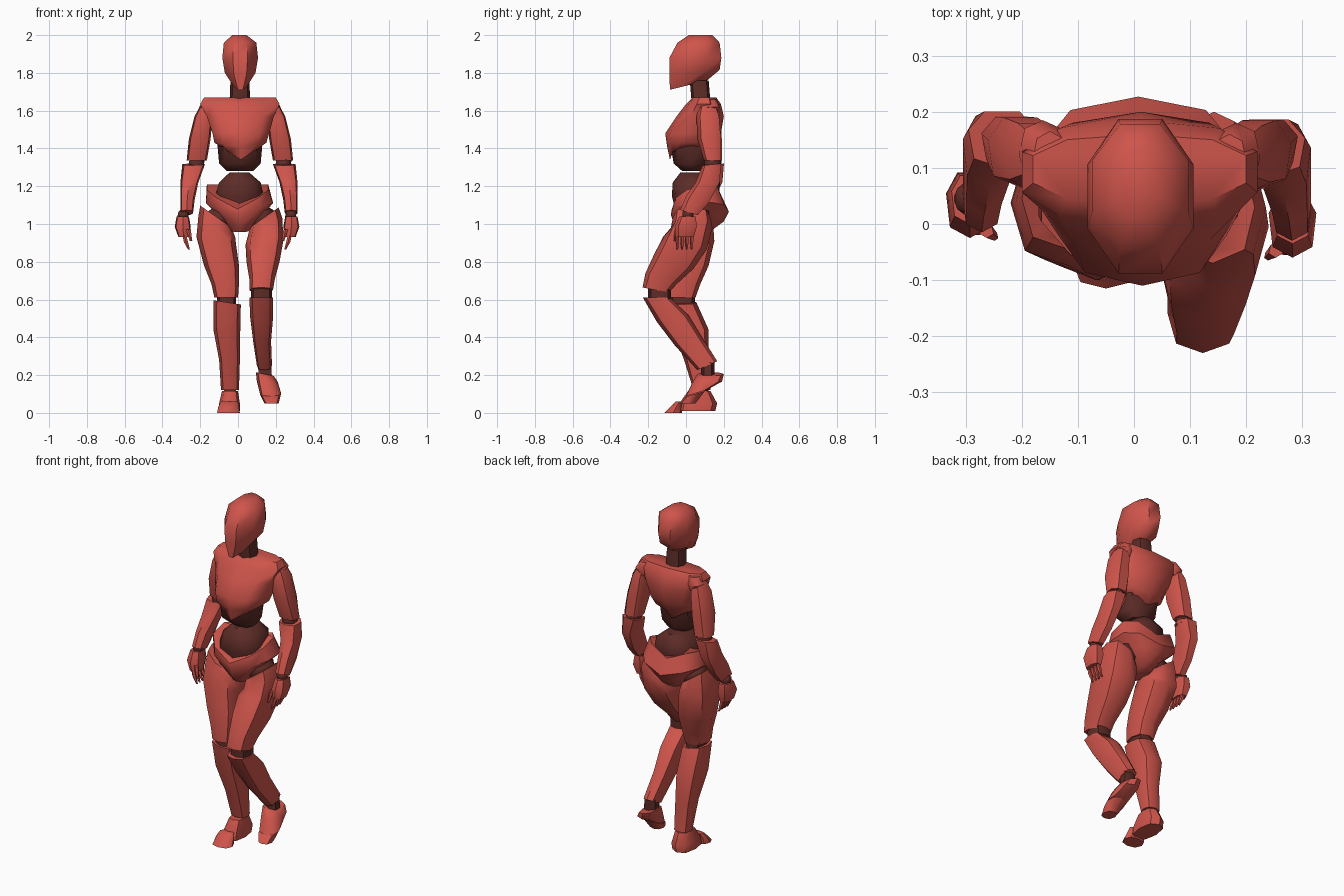
import bpy, bmesh, math


def paint(name, col):
    m = bpy.data.materials.new(name)
    m.diffuse_color = (*col, 1)
    return m


RED = paint("red shell", (0.62, 0.09, 0.07))
DARK = paint("dark joint", (0.11, 0.025, 0.02))


def finish(name, bm, mat, angle=50):
    bmesh.ops.recalc_face_normals(bm, faces=bm.faces)
    me = bpy.data.meshes.new(name)
    bm.to_mesh(me)
    bm.free()
    me.materials.append(mat)
    ob = bpy.data.objects.new(name, me)
    bpy.context.collection.objects.link(ob)
    bpy.ops.object.select_all(action='DESELECT')
    ob.select_set(True)
    bpy.context.view_layer.objects.active = ob
    bpy.ops.object.shade_smooth_by_angle(angle=math.radians(angle))
    return ob


def power(c, p):
    return math.copysign(abs(c) ** p, c) if abs(c) > 1e-6 else 0.0


def loft(name, rings, mat=RED, n=8, p=0.8, ph=0, move=lambda x, y, z: (x, y, z)):
    """Rings: x0, x1, y0, y1, z, then optional slope in x, slope in y, side lift."""
    bm = bmesh.new()
    loops = []
    unit = [(power(math.cos(a), p), power(math.sin(a), p))
            for a in (2 * math.pi * (i + ph) / n - math.pi / 2 for i in range(n))]
    mx, my = max(abs(u[0]) for u in unit), max(abs(u[1]) for u in unit)
    for r in rings:
        x0, x1, y0, y1, z, sx, sy, lift = (list(r) + [0, 0, 0])[:8]
        loop = []
        for c, s in unit:
            dx, dy = c / mx * (x1 - x0) / 2, s / my * (y1 - y0) / 2
            co = ((x0 + x1) / 2 + dx, (y0 + y1) / 2 + dy,
                  z + sx * dx + sy * dy + lift * abs(c) / mx)
            loop.append(bm.verts.new(move(*co)))
        loops.append(loop)
    for a, b in zip(loops, loops[1:]):
        for i in range(n):
            j = (i + 1) % n
            bm.faces.new((a[i], a[j], b[j], b[i]))
    bm.faces.new(loops[0])
    bm.faces.new(loops[-1])
    return finish(name, bm, mat)


def ball(name, co, r, mat=DARK):
    bm = bmesh.new()
    bmesh.ops.create_icosphere(bm, subdivisions=1, radius=r)
    bmesh.ops.translate(bm, vec=co, verts=bm.verts)
    return finish(name, bm, mat)


# Head and neck
loft("head", [(-.02, .045, -.085, .11, 1.735, 0, .25), (-.07, .093, -.088, .178, 1.805, 0, .08),
              (-.083, .106, -.088, .187, 1.88), (-.075, .097, -.045, .178, 1.96),
              (-.03, .045, .015, .14, 2.0)], ph=.5, p=1)
loft("neck", [(-.045, .065, .03, .13, 1.64), (-.04, .06, .02, .12, 1.76)], DARK)

# Torso
loft("chest", [(-.08, .11, -.085, .11, 1.345, 0, .05, .06), (-.125, .15, -.1, .15, 1.41, 0, 0, .02),
               (-.135, .165, -.11, .185, 1.48), (-.165, .19, -.05, .2, 1.57),
               (-.2, .22, 0, .185, 1.635), (-.18, .2, .035, .16, 1.67)], n=10)
loft("upper_abdomen", [(-.06, .08, -.02, .09, 1.28), (-.1, .12, -.065, .11, 1.32),
                       (-.11, .13, -.085, .13, 1.43)], DARK)
loft("belly", [(-.08, .1, -.05, .15, 1.05), (-.12, .135, -.075, .175, 1.15),
               (-.1, .12, -.07, .18, 1.22), (-.045, .06, -.03, .14, 1.272)], DARK, n=10)
loft("pelvis", [(-.035, .055, -.03, .135, .962, 0, .05), (-.095, .12, -.06, .2, 1.0, 0, .1, .045),
                (-.17, .185, -.08, .227, 1.057, 0, .05, .055),
                (-.165, .16, -.075, .185, 1.115, 0, .28, .08)], n=10)

# Standing leg
ball("hip_joint", (-.095, .05, 1.03), .085)
loft("standing_thigh", [(-.2, -.035, -.045, .135, 1.04, -.7), (-.21, -.015, -.06, .145, .985, -.55),
                        (-.22, -.01, -.075, .15, .91, -.2),
                        (-.18, .005, -.09, .12, .78), (-.14, .005, -.1, .075, .68),
                        (-.125, 0, -.1, .05, .61)])
loft("standing_knee", [(-.11, -.01, -.085, .045, .65), (-.11, -.01, -.09, .05, .56)], DARK)
loft("standing_shin", [(-.13, .015, -.1, .055, .585, -.15), (-.13, .012, -.07, .12, .44),
                       (-.1, .01, -.01, .12, .28), (-.09, .005, .04, .13, .12)])
loft("standing_ankle", [(-.075, -.01, .05, .12, .15), (-.075, -.01, .05, .12, .07)], DARK, n=6)
loft("standing_foot", [(-.105, .01, -.04, .155, .01), (-.1, .01, -.035, .165, .05),
                       (-.085, 0, .01, .13, .115)])
loft("standing_toe", [(-.11, .01, -.115, -.02, 0), (-.105, .005, -.085, -.02, .03),
                      (-.09, 0, -.055, -.015, .06)])

# Stepping leg, knee forward and heel raised
ball("hip_joint", (.12, .05, 1.03), .085)
loft("stepping_thigh", [(.065, .215, -.07, .13, 1.035, .7), (.05, .235, -.08, .14, .98, .55),
                        (.04, .24, -.12, .11, .9, .1, -.3),
                        (.045, .22, -.17, .04, .8, 0, -.35), (.06, .195, -.215, -.05, .71, 0, -.35),
                        (.06, .185, -.23, -.09, .65, 0, -.2)])
loft("stepping_knee", [(.07, .18, -.2, -.08, .67), (.07, .18, -.2, -.08, .58)], DARK)
loft("stepping_shin", [(.06, .185, -.228, -.085, .61), (.065, .185, -.155, .015, .5, 0, .2),
                       (.08, .175, -.06, .085, .38, 0, .3), (.1, .18, .06, .165, .25, 0, .45)])
loft("stepping_ankle", [(.105, .175, .08, .15, .27), (.11, .18, .08, .15, .18)], DARK, n=6)
loft("stepping_foot", [(.095, .19, .06, .2, .205, -.2), (.1, .21, .035, .19, .165),
                       (.115, .228, .0, .11, .105, 0, .3)])
loft("stepping_toe", [(.115, .228, -.005, .1, .1, 0, .3), (.14, .215, -.035, .05, .05)])

# Arms: the same parts on both sides, the mirrored one held slightly further back
for side in (1, -1):
    def placed(off, back):
        if side == 1:
            return lambda x, y, z: (x, y, z)
        return lambda x, y, z: (off - x, y + back, z)
    up, low, hand = placed(.02, .005), placed(.01, .015), placed(-.01, .035)
    loft("shoulder", [(.14, .2, .06, .16, 1.66), (.14, .225, .06, .18, 1.62),
                      (.14, .2, .08, .16, 1.58)], RED, move=up)
    loft("upper_arm", [(.16, .22, .07, .16, 1.625), (.155, .25, .055, .18, 1.57),
                       (.165, .28, .06, .19, 1.45), (.185, .292, .095, .19, 1.335)], n=7, move=up)
    ball("elbow", up(.24, .14, 1.32), .05)
    loft("forearm", [(.185, .305, .085, .19, 1.315, 0, .1), (.22, .315, .05, .183, 1.22),
                     (.24, .315, 0, .125, 1.13, 0, -.3), (.248, .315, -.03, .065, 1.06, 0, -.3)],
         n=7, move=low)
    ball("wrist", hand(.28, .01, 1.05), .035)
    loft("hand", [(.25, .315, -.035, .055, 1.04), (.24, .325, -.06, .062, .985),
                  (.25, .305, -.055, .045, .93)], n=7, move=hand)
    for k in range(4):
        y = -.045 + .025 * k
        loft("finger", [(.265, .285, y - .01, y + .01, .945), (.255, .277, y - .01, y + .01, .905),
                        (.245, .255, y - .004, y + .004, .865)], n=5, move=hand)
    loft("thumb", [(.24, .265, -.06, -.035, .97), (.232, .245, -.065, -.05, .91)], n=5, move=hand)
